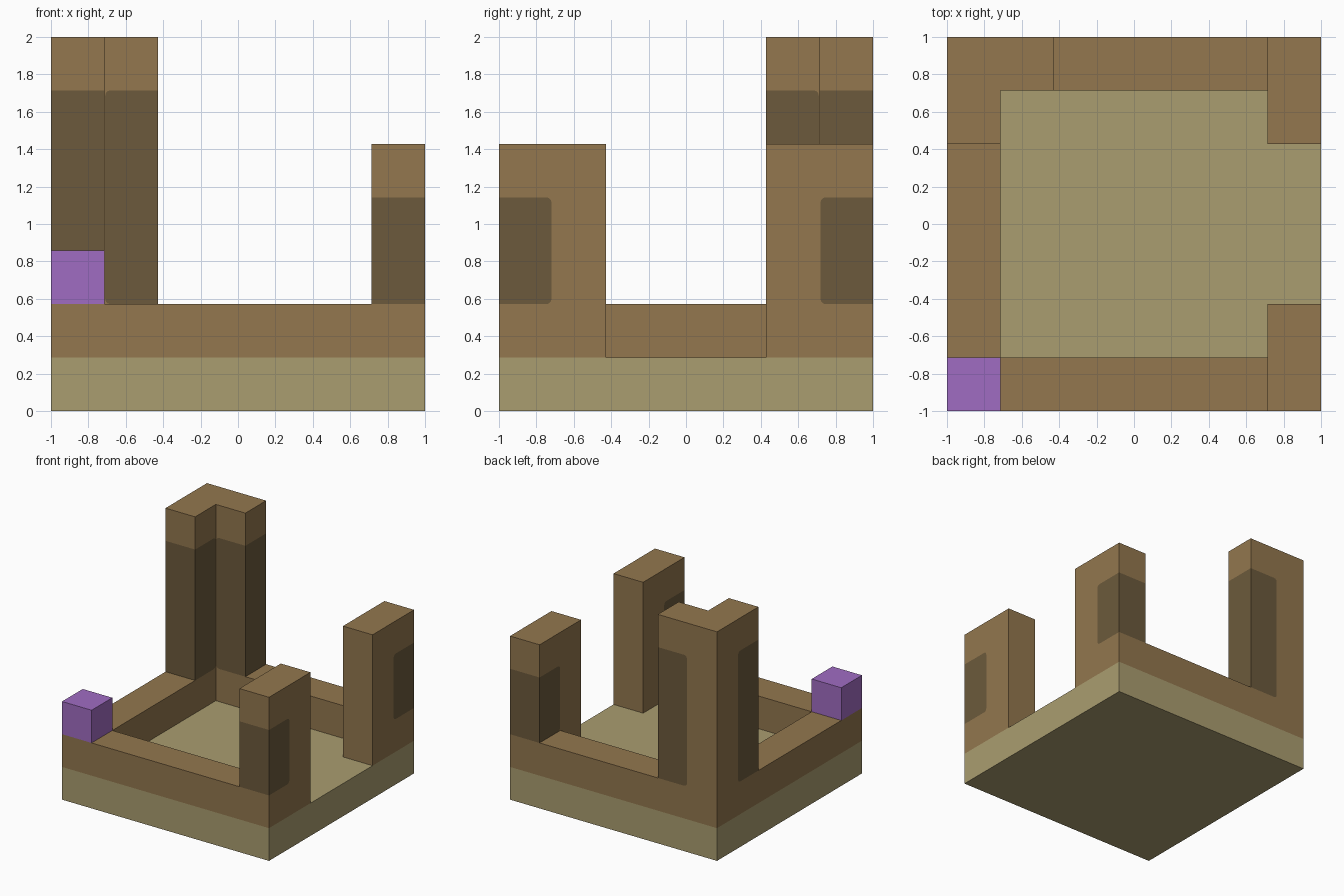
import bpy
import bmesh
import math

if "Cube" in bpy.data.objects:
    bpy.data.objects.remove(bpy.data.objects["Cube"], do_unlink=True)

U = 2 / 7          # everything sits on a seven-cell grid
ROUND = 0.1        # corner radius of the dark inlays, in cells


def material(name, rgb):
    def linear(c):
        c /= 255
        return c / 12.92 if c <= 0.04045 else ((c + 0.055) / 1.055) ** 2.4
    colour = (*[linear(c) for c in rgb], 1)
    mat = bpy.data.materials.new(name)
    mat.use_nodes = True
    mat.diffuse_color = colour
    mat.node_tree.nodes["Principled BSDF"].inputs["Base Color"].default_value = colour
    return mat


SAND = material("sand", (170, 157, 112))
WOOD = material("brown wood", (147, 119, 78))
DARK = material("dark wood", (108, 90, 60))
PURPLE = material("purple", (160, 108, 194))


def prism(name, profile, cross, axis, mat):
    """Extrude an (along, height) profile across the other ground axis."""
    bm = bmesh.new()

    def place(a, c, z):
        x, y = (a, c) if axis == "x" else (c, a)
        return bm.verts.new((x * U, y * U, z * U))

    near = [place(a, cross[0], z) for a, z in profile]
    far = [place(a, cross[1], z) for a, z in profile]
    bm.faces.new(near)
    bm.faces.new(far[::-1])
    for i in range(len(profile)):
        j = (i + 1) % len(profile)
        bm.faces.new((near[i], far[i], far[j], near[j]))
    bmesh.ops.recalc_face_normals(bm, faces=bm.faces)
    mesh = bpy.data.meshes.new(name)
    bm.to_mesh(mesh)
    bm.free()
    mesh.materials.append(mat)
    bpy.context.collection.objects.link(bpy.data.objects.new(name, mesh))


def block(name, x, y, z, mat):
    prism(name, [(x[0], z[0]), (x[1], z[0]), (x[1], z[1]), (x[0], z[1])], y, "x", mat)


def inlaid_post(name, axis, tip, root, cross, top):
    """Post with a flush dark inlay wrapped around its tip end."""
    side = 1 if root > tip else -1
    low, high = 2, top - 1
    inner = tip + side * 0.985
    notch = [(tip, low)]
    for centre_z, start in ((low + ROUND, -90), (high - ROUND, 0)):
        for step in range(4):
            t = math.radians(start + step * 30)
            notch.append((inner + side * ROUND * (math.cos(t) - 1),
                          centre_z + ROUND * math.sin(t)))
    notch.append((tip, high))
    outline = [(tip, 1)] + notch + [(tip, top), (root, top), (root, 1)]
    prism(name, outline, cross, axis, WOOD)
    prism(name + "_inlay", notch, cross, axis, DARK)


# Floor slab and low walls, open on one side
block("floor_slab", (-3.5, 3.5), (-3.5, 3.5), (0, 1), SAND)
block("front_wall", (-3.5, 2.5), (-3.5, -2.5), (1, 2), WOOD)
block("right_wall", (-3.5, -2.5), (-2.5, 1.5), (1, 2), WOOD)
block("back_wall", (-1.5, 2.5), (2.5, 3.5), (1, 2), WOOD)

# Two posts beside the opening
for name, s in (("front_post", -1), ("back_post", 1)):
    inlaid_post(name, "y", 3.5 * s, 1.5 * s, (2.5, 3.5), 5)

# L-shaped corner tower from two legs
inlaid_post("tower_side_leg", "y", 1.5, 3.5, (-3.5, -2.5), 7)
inlaid_post("tower_back_leg", "x", -1.5, -2.5, (2.5, 3.5), 7)

# Small cube on the front corner
block("corner_cube", (-3.5, -2.5), (-3.5, -2.5), (2, 3), PURPLE)
